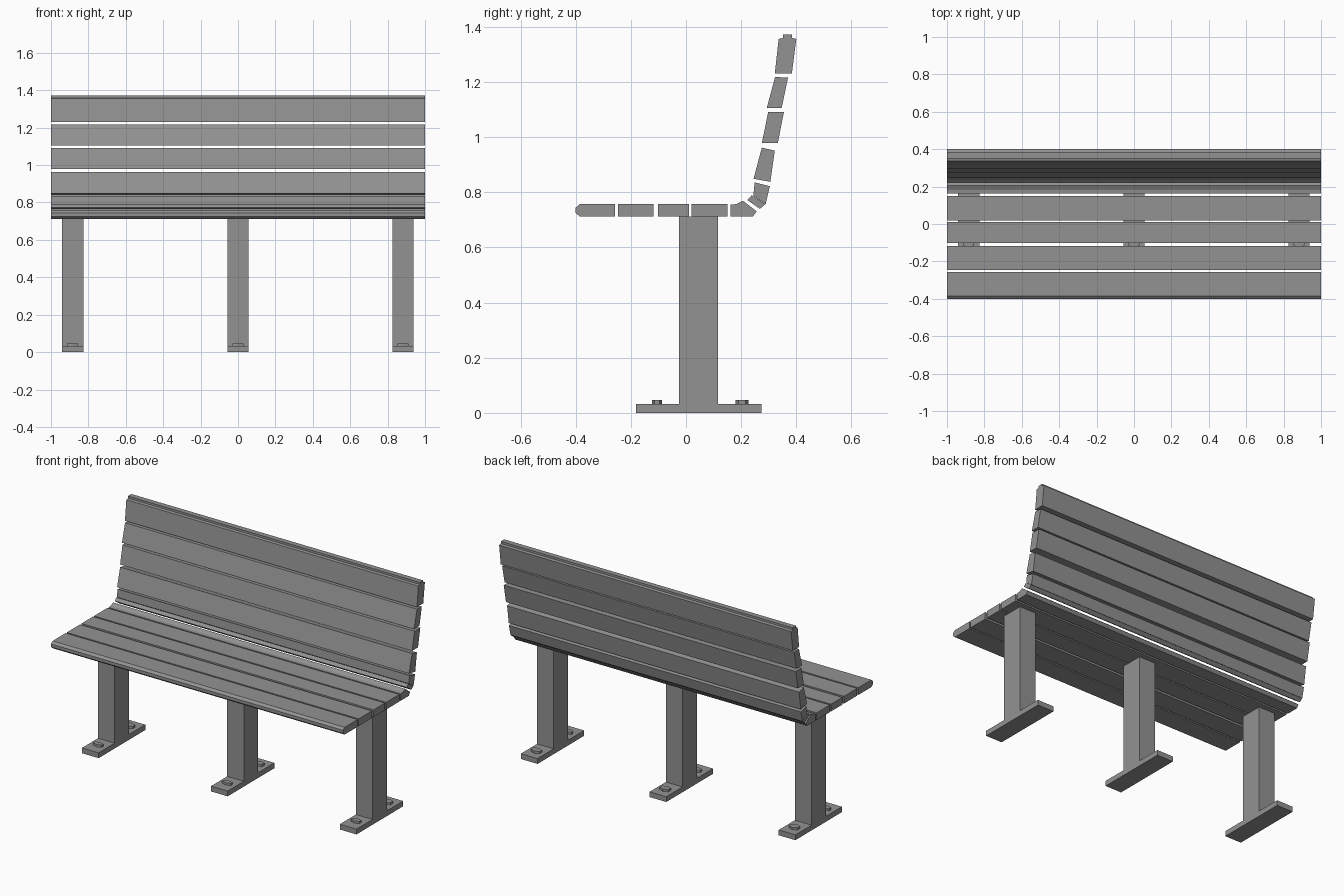
import bpy, bmesh

if "Cube" in bpy.data.objects:
    bpy.data.objects.remove(bpy.data.objects["Cube"])

# Dark grey paint shared by every part
paint = bpy.data.materials.new("dark_grey")
paint.diffuse_color = (0.29, 0.29, 0.29, 1)
paint.use_nodes = True
paint.node_tree.nodes["Principled BSDF"].inputs["Base Color"].default_value = paint.diffuse_color


def extrude_profile(name, pts, x0, x1):
    """Closed prism: a (y, z) profile swept along x."""
    bm = bmesh.new()
    face = bm.faces.new([bm.verts.new((x0, y, z)) for y, z in pts])
    res = bmesh.ops.extrude_face_region(bm, geom=[face])
    verts = [g for g in res["geom"] if isinstance(g, bmesh.types.BMVert)]
    bmesh.ops.translate(bm, verts=verts, vec=(x1 - x0, 0, 0))
    bmesh.ops.recalc_face_normals(bm, faces=bm.faces[:])
    mesh = bpy.data.meshes.new(name)
    bm.to_mesh(mesh)
    bm.free()
    mesh.materials.append(paint)
    obj = bpy.data.objects.new(name, mesh)
    bpy.context.collection.objects.link(obj)


def rect(y0, y1, z0, z1):
    return [(y0, z0), (y1, z0), (y1, z1), (y0, z1)]


def bolt(name, x, y, ry):
    bpy.ops.mesh.primitive_cylinder_add(vertices=6, radius=1, depth=0.025,
                                        location=(x, y, 0.0345))
    obj = bpy.context.object
    obj.name = name
    obj.scale = (0.034, ry, 1)
    obj.data.materials.append(paint)


LO, HI = 0.712, 0.757

# Seat slats: chamfered front, flat middle ones, upturned rear
seat = [
    [(-0.385, LO), (-0.257, LO), (-0.257, HI), (-0.385, HI), (-0.4, 0.744), (-0.4, 0.725)],
    rect(-0.247, -0.118, LO, HI),
    rect(-0.102, 0.01, LO, HI),
    rect(0.02, 0.15, LO, HI),
    [(0.162, LO), (0.243, LO), (0.256, 0.731), (0.207, 0.769), (0.182, 0.757), (0.162, 0.755)],
]
# Back slats from the seat corner up to the capped top rail
back = [
    [(0.222, 0.772), (0.268, 0.74), (0.288, 0.757), (0.238, 0.789)],
    [(0.244, 0.787), (0.289, 0.757), (0.304, 0.822), (0.249, 0.836)],
    [(0.245, 0.849), (0.306, 0.838), (0.322, 0.951), (0.275, 0.962)],
    [(0.275, 0.978), (0.333, 0.978), (0.355, 1.091), (0.298, 1.091)],
    [(0.293, 1.106), (0.347, 1.106), (0.37, 1.216), (0.323, 1.218)],
    [(0.322, 1.231), (0.384, 1.231), (0.4, 1.356), (0.384, 1.36), (0.384, 1.373),
     (0.351, 1.373), (0.351, 1.36), (0.336, 1.356)],
]
for group, profiles in (("seat_slat", seat), ("back_slat", back)):
    for i, p in enumerate(profiles):
        extrude_profile(f"{group}_{i + 1}", p, -1, 1)

# Three legs: post and foot plate as one inverted-T profile, with bolts
leg = [(-0.182, 0), (0.274, 0), (0.274, 0.033), (0.116, 0.033), (0.116, LO),
       (-0.025, LO), (-0.025, 0.033), (-0.182, 0.033)]
for side, x in (("left", -0.884), ("middle", 0), ("right", 0.882)):
    extrude_profile(f"{side}_leg", leg, x - 0.057, x + 0.057)
    bolt(f"{side}_front_bolt", x, -0.105, 0.018)
    bolt(f"{side}_rear_bolt", x, 0.203, 0.024)
